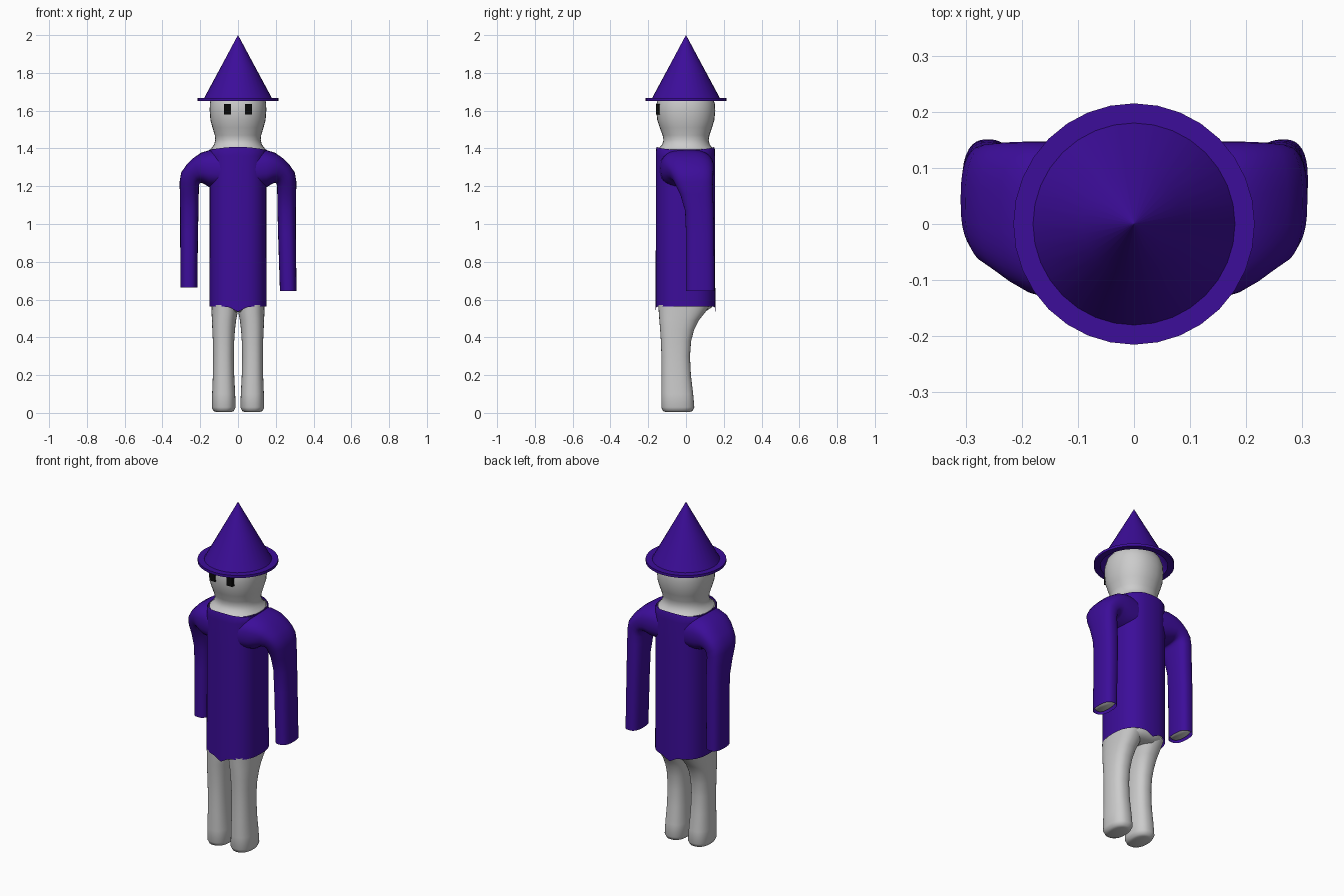
import bpy, bmesh, math
from mathutils import Vector

if "Cube" in bpy.data.objects:
    bpy.data.objects.remove(bpy.data.objects["Cube"])


def material(name, rgb):
    m = bpy.data.materials.new(name)
    m.diffuse_color = (*rgb, 1)
    m.use_nodes = True
    m.node_tree.nodes["Principled BSDF"].inputs["Base Color"].default_value = m.diffuse_color
    return m


PURPLE = material("purple", (0.045, 0.004, 0.32))
BLACK = material("black", (0.003, 0.003, 0.003))
SEG = 32


def ring(a, b, y0, y1, n=2.5):
    """Squarish oval spanning points a-b (given as x, z) and the depth y0-y1."""
    a, b = Vector((a[0], 0, a[1])), Vector((b[0], 0, b[1]))
    mid, half = (a + b) / 2, (b - a) / 2
    pts = []
    for i in range(SEG):
        t = 2 * math.pi * i / SEG
        c, s = math.cos(t), math.sin(t)
        u = math.copysign(abs(c) ** (2 / n), c)
        v = math.copysign(abs(s) ** (2 / n), s)
        pts.append(mid + half * u + Vector((0, (y0 + y1) / 2 + (y1 - y0) / 2 * v, 0)))
    return pts


def level(z, x0, x1, y0, y1, n=2.5):
    return ring((x0, z), (x1, z), y0, y1, n)


def loft(name, rings, mat=None, cap_start=False, cap_end=False, angle=60):
    bm = bmesh.new()
    rows = [[bm.verts.new(p) for p in r] for r in rings]
    for lo, hi in zip(rows, rows[1:]):
        for i in range(SEG):
            j = (i + 1) % SEG
            bm.faces.new((lo[i], lo[j], hi[j], hi[i]))
    if cap_start:
        bm.faces.new(rows[0][::-1])
    if cap_end:
        bm.faces.new(rows[-1])
    bmesh.ops.recalc_face_normals(bm, faces=bm.faces)
    me = bpy.data.meshes.new(name)
    bm.to_mesh(me)
    bm.free()
    ob = bpy.data.objects.new(name, me)
    bpy.context.collection.objects.link(ob)
    if mat:
        me.materials.append(mat)
    bpy.ops.object.select_all(action='DESELECT')
    ob.select_set(True)
    bpy.context.view_layer.objects.active = ob
    bpy.ops.object.shade_smooth_by_angle(angle=math.radians(angle))
    return ob


def circle(z, r):
    return level(z, -r, r, -r, r, 2)


# Head and neck, flaring into the collar: (z, half width, front, back)
head = [(1.395, .146, -.152, .148), (1.405, .138, -.142, .138), (1.42, .127, -.126, .126),
        (1.445, .120, -.119, .120), (1.47, .123, -.124, .124), (1.51, .135, -.139, .138),
        (1.55, .146, -.152, .150), (1.60, .150, -.158, .155), (1.64, .149, -.155, .152),
        (1.68, .138, -.142, .138), (1.71, .115, -.117, .115), (1.73, .08, -.08, .08),
        (1.74, .03, -.03, .03)]
loft("head", [level(z, -w, w, f, b, 2.2) for z, w, f, b in head], cap_end=True)

# Grey torso beneath the robe
loft("torso", [level(z, -w, w, -w - .004, w, 2.5) for z, w in
               [(.535, .10), (.56, .138), (.62, .145), (1.0, .145), (1.395, .146)]],
     cap_start=True)

# Robe: open tube with a pointed dip at the middle of the hem, front and back
robe = [level(z, -w, w, -w - .009, w + .003, 2.6) for z, w in
        [(.562, .152), (.62, .152), (.9, .151), (1.2, .151), (1.36, .151),
         (1.395, .150), (1.408, .146)]]
for p in robe[0]:
    p.z -= .027 * max(0, 1 - abs(p.x) / .05)
for p in robe[-1]:
    p.z -= .014 * min(1, (p.x / .14) ** 2)
loft("robe", robe, PURPLE)

# Legs: (z, inner x, outer x, front, back)
leg = [(.004, .035, .115, -.105, .018), (.01, .022, .13, -.122, .034),
       (.03, .012, .139, -.131, .044), (.1, .015, .137, -.131, .038),
       (.2, .02, .133, -.13, .026), (.3, .022, .132, -.13, .021),
       (.38, .02, .133, -.133, .027), (.44, .016, .136, -.137, .043),
       (.49, .010, .138, -.141, .068), (.53, .002, .140, -.144, .1),
       (.57, 0, .142, -.147, .128)]
for side, s in (("left", -1), ("right", 1)):
    loft(side + "_leg", [level(z, s * i, s * o, f, b, 2.4) for z, i, o, f, b in leg],
         cap_start=True)

# Sleeves sweep out of the shoulder and down: inner point, outer point, front, back
sleeve = [((.085, 1.19), (.085, 1.388), -.142, .142),
          ((.155, 1.197), (.14, 1.394), -.134, .147),
          ((.18, 1.212), (.195, 1.378), -.122, .147),
          ((.193, 1.218), (.238, 1.348), -.104, .146),
          ((.2, 1.217), (.274, 1.312), -.085, .145),
          ((.205, 1.21), (.301, 1.272), -.07, .143),
          ((.207, 1.19), (.309, 1.225), -.055, .142),
          ((.208, 1.15), (.308, 1.16), -.03, .143),
          ((.209, 1.07), (.306, 1.07), -.005, .146),
          ((.212, .95), (.306, .95), .0, .149)]
for side, s, hem, inner, outer in (("left", -1, .665, .215, .305), ("right", 1, .645, .222, .31)):
    path = [ring((s * a[0], a[1]), (s * b[0], b[1]), f, k, 2.6) for a, b, f, k in sleeve]
    path.append(level(hem, s * inner, s * outer, .0, .151, 2.6))
    loft(side + "_sleeve", path, PURPLE)
    # Grey arm just inside the sleeve
    loft(side + "_arm", [level(z, s * (inner + e - d), s * (outer - e - d), e, .148 - e, 2.6)
                         for z, e, d in ((hem + .008, .015, 0), (hem + .02, .006, 0),
                                         (.95, .006, .004), (1.15, .008, .008))],
         cap_start=True, cap_end=True)

# Pointed hat: open cone and a thin flat brim ring
loft("hat_cone", [circle(1.66, .183), circle(1.83, .0915), circle(2.0, .0005)], PURPLE)
loft("hat_brim", [circle(1.667, .18), circle(1.667, .215), circle(1.652, .215),
                  circle(1.652, .18), circle(1.667, .18)], PURPLE, angle=30)

# Eyes
for side, s in (("left", -1), ("right", 1)):
    bpy.ops.mesh.primitive_cube_add(size=1, location=(s * .0555, -.138, 1.607))
    eye = bpy.context.object
    eye.name = side + "_eye"
    eye.scale = (.036, .042, .055)
    eye.data.materials.append(BLACK)
